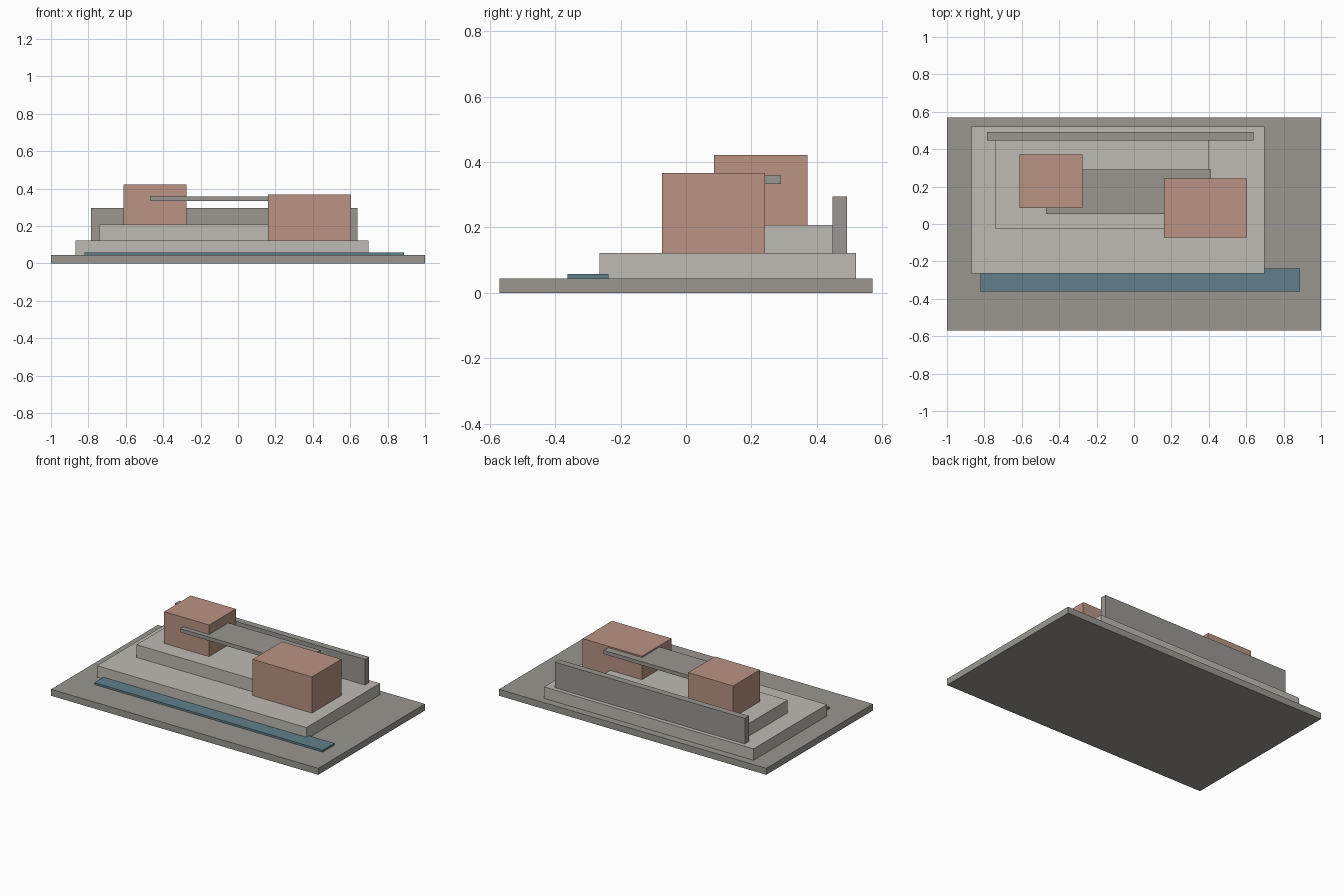
import bpy

if "Cube" in bpy.data.objects:
    bpy.data.objects.remove(bpy.data.objects["Cube"])


def material(name, rgb):
    """Flat colour given as sRGB 0-255, stored as linear."""
    def lin(c):
        c /= 255
        return c / 12.92 if c <= 0.04045 else ((c + 0.055) / 1.055) ** 2.4
    m = bpy.data.materials.new(name)
    m.diffuse_color = (*[lin(c) for c in rgb], 1)
    m.use_nodes = True
    m.node_tree.nodes["Principled BSDF"].inputs["Base Color"].default_value = m.diffuse_color
    return m


def box(name, x, y, z, mat):
    """Box spanning the given (min, max) range on each axis."""
    bpy.ops.mesh.primitive_cube_add(
        size=1, location=[(a + b) / 2 for a, b in (x, y, z)])
    ob = bpy.context.object
    ob.name = name
    ob.scale = [b - a for a, b in (x, y, z)]
    bpy.ops.object.transform_apply(location=False, rotation=False, scale=True)
    ob.data.materials.append(mat)
    return ob


concrete = material("grey concrete", (155, 151, 146))
stone = material("pale stone", (191, 186, 179))
clay = material("terracotta", (186, 147, 132))
water = material("blue water", (96, 127, 139))

# Levels shared by stacked parts
BASE, LOWER, UPPER = 0.044, 0.122, 0.208

# Ground slab and pool strip
box("base_slab", (-1, 1), (-0.57, 0.57), (0, BASE), concrete)
box("pool_strip", (-0.822, 0.888), (-0.362, -0.237), (BASE, 0.057), water)

# Stepped terraces
box("lower_terrace", (-0.87, 0.698), (-0.265, 0.52), (BASE, LOWER), stone)
box("upper_terrace", (-0.741, 0.398), (-0.028, 0.452), (LOWER, UPPER), stone)

# Rear wall
box("back_wall", (-0.785, 0.638), (0.447, 0.492), (LOWER, 0.295), concrete)

# Two pavilions and the bridge slab running between them
box("left_pavilion", (-0.613, -0.276), (0.086, 0.371), (UPPER, 0.422), clay)
box("right_pavilion", (0.16, 0.605), (-0.073, 0.242), (LOWER, 0.367), clay)
box("bridge_slab", (-0.47, 0.413), (0.054, 0.291), (0.333, 0.358), concrete)
